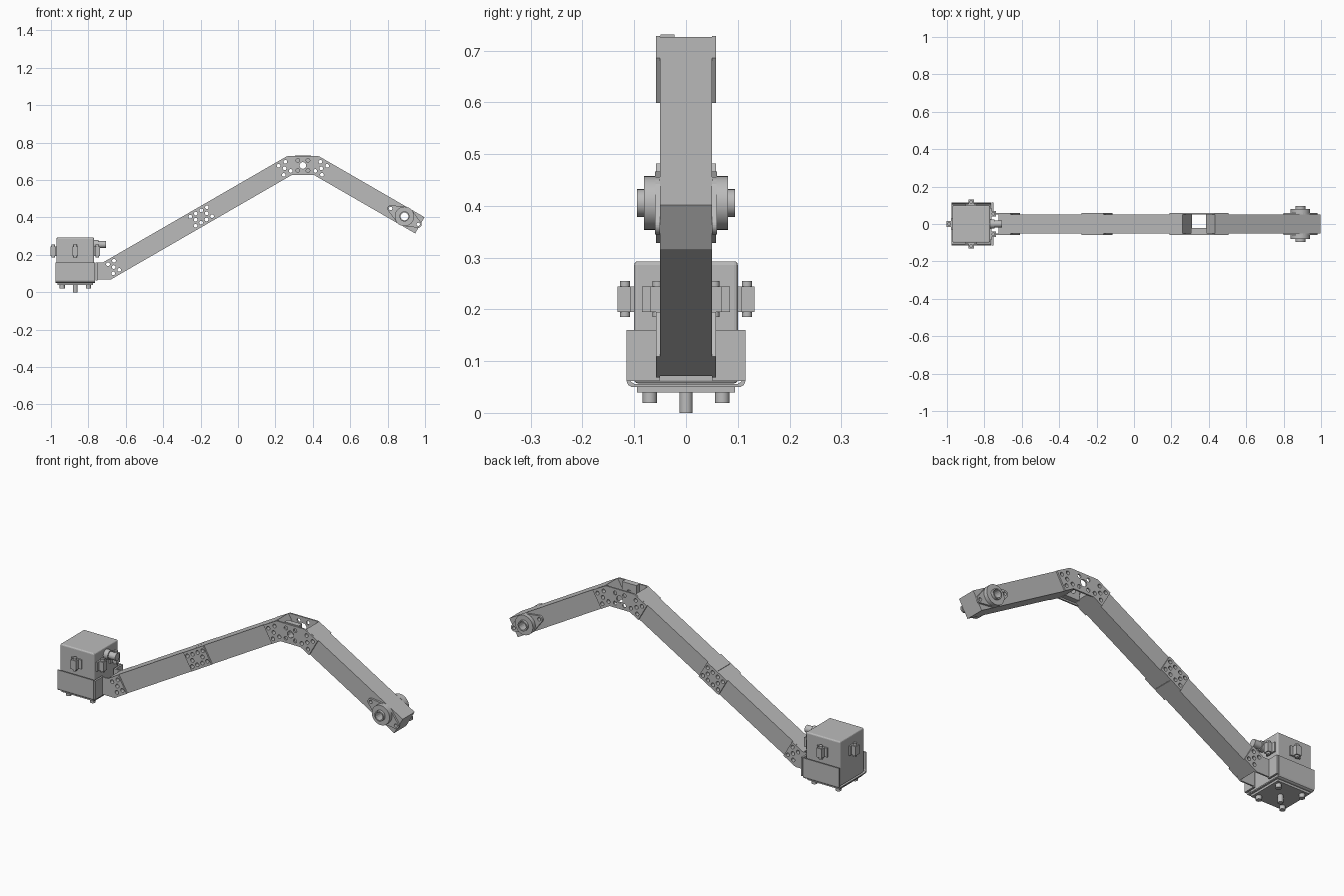
import bpy, bmesh
from math import cos, sin, pi, radians
from mathutils import Vector, Matrix

cube = bpy.data.objects.get("Cube")
if cube:
    bpy.data.objects.remove(cube, do_unlink=True)

grey = bpy.data.materials.new("plain grey")
grey.use_nodes = True
grey.diffuse_color = (0.5, 0.5, 0.5, 1)
grey.node_tree.nodes["Principled BSDF"].inputs["Base Color"].default_value = (0.5, 0.5, 0.5, 1)


def finish(name, bm):
    bmesh.ops.recalc_face_normals(bm, faces=bm.faces)
    mesh = bpy.data.meshes.new(name)
    bm.to_mesh(mesh)
    bm.free()
    mesh.materials.append(grey)
    obj = bpy.data.objects.new(name, mesh)
    bpy.context.collection.objects.link(obj)
    return obj


def prism(name, points, y0, y1):
    """Extrude an x-z outline from y0 to y1."""
    bm = bmesh.new()
    face = bm.faces.new([bm.verts.new((x, y0, z)) for x, z in points])
    new = bmesh.ops.extrude_face_region(bm, geom=[face])["geom"]
    bmesh.ops.translate(bm, vec=(0, y1 - y0, 0),
                        verts=[v for v in new if isinstance(v, bmesh.types.BMVert)])
    return finish(name, bm)


def box(name, x0, x1, y0, y1, z0, z1, bevel=0):
    obj = prism(name, [(x0, z0), (x1, z0), (x1, z1), (x0, z1)], y0, y1)
    if bevel:
        mod = obj.modifiers.new("Bevel", "BEVEL")
        mod.width, mod.segments = bevel, 3
    return obj


def add_cylinder(bm, centre, r, length, axis, sides=20):
    turn = Vector((0, 0, 1)).rotation_difference(Vector(axis)).to_matrix().to_4x4()
    bmesh.ops.create_cone(bm, cap_ends=True, segments=sides, radius1=r, radius2=r,
                          depth=length, matrix=Matrix.Translation(centre) @ turn)


def cylinder(name, centre, r, length, axis, sides=20):
    bm = bmesh.new()
    add_cylinder(bm, centre, r, length, axis, sides)
    obj = finish(name, bm)
    for p in obj.data.polygons:
        p.use_smooth = len(p.vertices) == 4
    return obj


def drill(parts, holes):
    """Cut holes (x, z, radius) along y through every part."""
    bm = bmesh.new()
    for x, z, r in holes:
        add_cylinder(bm, (x, 0, z), r, 0.5, (0, 1, 0), 16)
    cutter = finish("cutter", bm)
    cutter.hide_render = True
    for obj in parts:
        mod = obj.modifiers.new("Holes", "BOOLEAN")
        mod.operation, mod.solver, mod.object = "DIFFERENCE", "EXACT", cutter
    bpy.context.view_layer.update()
    graph = bpy.context.evaluated_depsgraph_get()
    for obj in parts:
        mesh = bpy.data.meshes.new_from_object(obj.evaluated_get(graph))
        obj.modifiers.clear()
        obj.data = mesh
    bpy.data.objects.remove(cutter, do_unlink=True)


# Both arms run down at 30 degrees from one apex; t is along, w across
APEX = (0.347, 0.719)
C, S = cos(radians(30)), sin(radians(30))
LONG, SHORT = -1, 1


def at(side, t, w=0):
    return (APEX[0] + side * (t * C + w * S), APEX[1] - t * S + w * C)


def strip(side, t0, t1, half=0.05):
    return [at(side, t0, half), at(side, t1, half), at(side, t1, -half), at(side, t0, -half)]


def bolt_holes(side, t0, t1):
    spots = [(t0, 0.028), (t0, -0.028), (t1, 0.028), (t1, -0.028), ((t0 + t1) / 2, 0)]
    return [at(side, t, w) + (0.01,) for t, w in spots]


# Arm tubes
upper_tube = prism("long_arm_upper_tube", strip(LONG, 0.072, 0.627), -0.05, 0.05)
lower_tube = prism("long_arm_lower_tube", strip(LONG, 0.629, 1.209), -0.05, 0.05)
short_tube = prism("short_arm_tube", strip(SHORT, 0.072, 0.722), -0.05, 0.05)
plates, bearings = [], []

# Plates and bearings on both sides of the arm
bearing_x, bearing_z = at(SHORT, 0.627)
tips = [at(SHORT, 0.627 + d) for d in (-0.085, 0.085)]
for s, side in ((-1, "front"), (1, "back")):
    inner, outer = s * 0.05, s * 0.058
    elbow = [(0.265, 0.728), (0.429, 0.728), at(SHORT, 0.154, 0.05), at(SHORT, 0.154, -0.05),
             (0.406, 0.627), (0.288, 0.627), at(LONG, 0.154, -0.05), at(LONG, 0.154, 0.05)]
    plates.append(prism(side + "_elbow_plate", elbow, inner, outer))
    plates.append(prism(side + "_splice_plate", strip(LONG, 0.561, 0.695), inner, outer))
    ear = [(-0.755, 0.068), (-0.68, 0.068), at(LONG, 1.134, -0.05), at(LONG, 1.134, 0.05),
           (-0.72, 0.16), (-0.755, 0.16)]
    plates.append(prism(side + "_bracket_ear", ear, inner, outer))

    # Diamond flange: rounded tips joined to a round centre
    ring = []
    for x, z, r in ((bearing_x, bearing_z, 0.052), tips[0] + (0.018,), tips[1] + (0.018,)):
        ring += [(x + r * cos(k * pi / 12), z + r * sin(k * pi / 12)) for k in range(24)]
    bm = bmesh.new()
    for x, z in ring:
        bm.verts.new((x, inner, z))
        bm.verts.new((x, s * 0.06, z))
    hull = bmesh.ops.convex_hull(bm, input=bm.verts)
    bmesh.ops.delete(bm, geom=hull["geom_interior"], context="VERTS")
    bearings.append(finish(side + "_bearing_flange", bm))
    bearings.append(cylinder(side + "_bearing_housing", (bearing_x, s * 0.07, bearing_z),
                             0.052, 0.022, (0, 1, 0), 32))
    bearings.append(cylinder(side + "_bearing_hub", (bearing_x, s * 0.087, bearing_z),
                             0.027, 0.016, (0, 1, 0), 24))

# Joint mount inside the elbow
mount = box("elbow_mount", 0.305, 0.389, -0.0495, -0.022, 0.635, 0.731)

# Drilled holes
pivot = (APEX[0], 0.678)
short_holes = bolt_holes(SHORT, 0.092, 0.134)
long_holes = (bolt_holes(LONG, 0.092, 0.134) + bolt_holes(LONG, 0.577, 0.611)
              + bolt_holes(LONG, 0.645, 0.679) + bolt_holes(LONG, 1.15, 1.187))
corners = [(pivot[0] + i * 0.027, pivot[1] + k * 0.027, 0.01) for i in (-1, 1) for k in (-1, 1)]
bearing_holes = [(bearing_x, bearing_z, 0.021)] + [t + (0.009,) for t in tips]
drill([upper_tube, lower_tube], long_holes)
drill([short_tube], short_holes + bearing_holes)
drill(plates, long_holes + short_holes + corners + [pivot + (0.018,)])
drill(bearings, bearing_holes)
drill([mount], [pivot + (0.018,)])

# Head housing
HX = -0.87
box("head_housing", HX - 0.1, HX + 0.1, -0.1, 0.1, 0.057, 0.293, 0.007)

# Bracket: rounded U pan with front flanges
profile = [(-0.115, 0.16), (-0.115, 0.062), (-0.112, 0.054), (-0.105, 0.05)]
profile += [(-y, z) for y, z in reversed(profile)]
inside = [(y * 0.95, z if z > 0.1 else z + 0.006) for y, z in reversed(profile)]
bm = bmesh.new()
face = bm.faces.new([bm.verts.new((HX - 0.105, y, z)) for y, z in profile + inside])
new = bmesh.ops.extrude_face_region(bm, geom=[face])["geom"]
bmesh.ops.translate(bm, vec=(0.21, 0, 0), verts=[v for v in new if isinstance(v, bmesh.types.BMVert)])
finish("bracket_pan", bm)
for s, side in ((-1, "front"), (1, "back")):
    box(side + "_bracket_flange", -0.762, -0.752, s * 0.051, s * 0.115, 0.062, 0.16)

# Base plate, corner feet and centre pin
box("base_plate", HX - 0.095, HX + 0.095, -0.095, 0.095, 0.039, 0.05)
for i in (-1, 1):
    for k in (-1, 1):
        cylinder("base_foot", (HX + i * 0.07, k * 0.07, 0.03), 0.014, 0.022, (0, 0, 1))
cylinder("centre_pin", (HX, 0, 0.02), 0.013, 0.04, (0, 0, 1))


# Housing latches: a backing lug, a block and an upright bolt
def latch(name, x, y, nx, ny):
    def slab(part, d0, d1, half, z0, z1):
        ex, ey = abs(ny) * half, abs(nx) * half
        xs = sorted((x + nx * d0, x + nx * d1))
        ys = sorted((y + ny * d0, y + ny * d1))
        box(name + part, xs[0] - ex, xs[1] + ex, ys[0] - ey, ys[1] + ey, z0, z1)
    slab("_lug", -0.002, 0.008, 0.03, 0.195, 0.244)
    slab("_block", 0.006, 0.032, 0.015, 0.195, 0.244)
    cylinder(name + "_bolt", (x + nx * 0.018, y + ny * 0.018, 0.22), 0.01, 0.07, (0, 0, 1), 12)


latch("front_latch", HX, -0.1, 0, -1)
latch("back_latch", HX, 0.1, 0, 1)
latch("right_latch", HX - 0.1, 0, -1, 0)
for s in (-1, 1):
    latch("left_latch", HX + 0.1, s * 0.055, 1, 0)

# Cable connector on the arm side of the housing
cylinder("connector_collar", (-0.76, 0, 0.255), 0.025, 0.03, (1, 0, 0))
cylinder("connector", (-0.74, 0, 0.255), 0.019, 0.07, (1, 0, 0))
